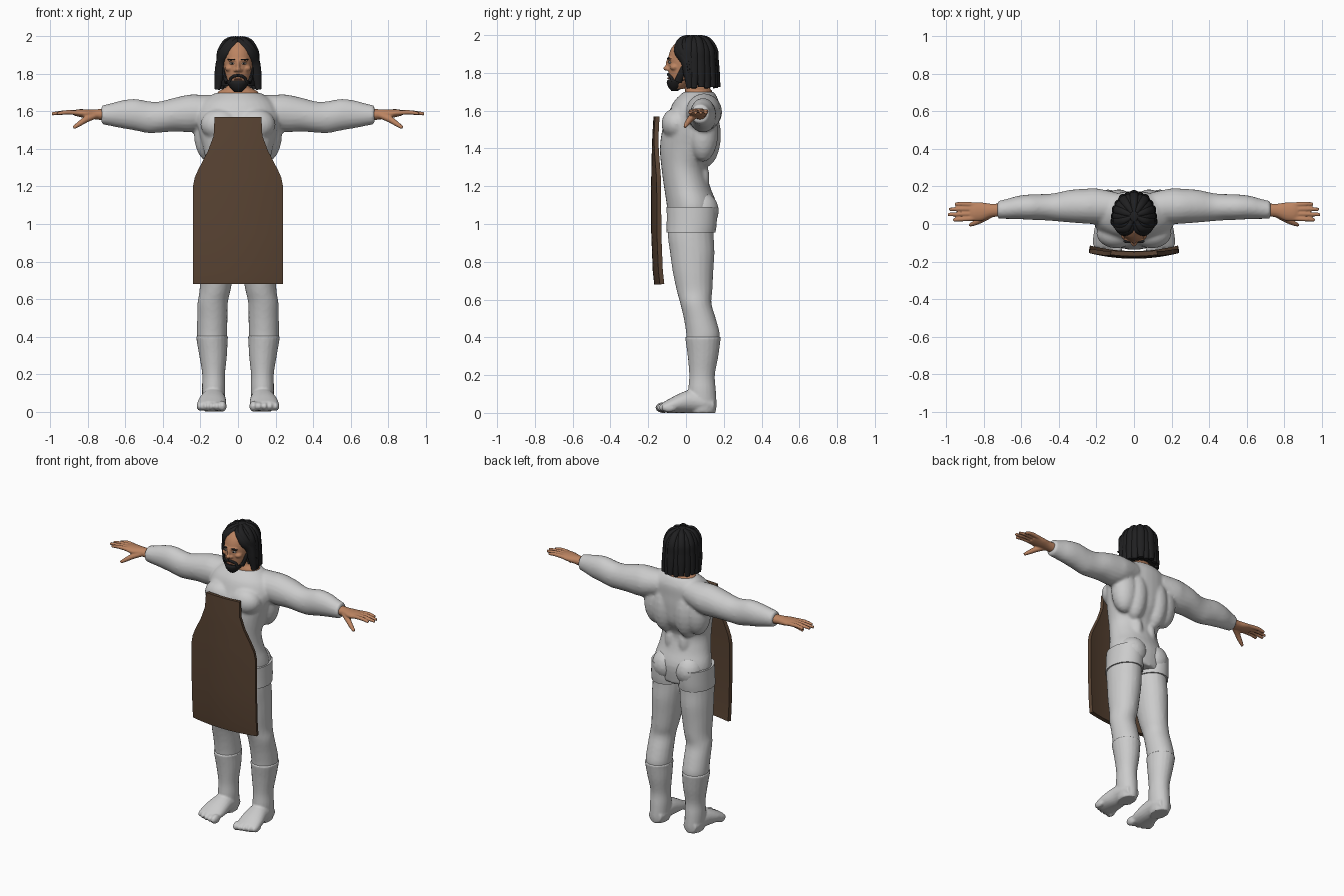
import bpy
import bmesh
from math import sin, cos, pi, radians
from mathutils import Vector, Matrix

cube = bpy.data.objects.get("Cube")
if cube:
    bpy.data.objects.remove(cube, do_unlink=True)


def material(name, red, green, blue):
    mat = bpy.data.materials.new(name)
    mat.use_nodes = True
    mat.diffuse_color = (red, green, blue, 1)
    shader = next(node for node in mat.node_tree.nodes if node.type == 'BSDF_PRINCIPLED')
    shader.inputs["Base Color"].default_value = (red, green, blue, 1)
    return mat


cloth = material("grey cloth", .6, .6, .6)
skin = material("tan skin", .5, .23, .12)
black = material("black hair", .014, .014, .015)
leather = material("brown leather", .1, .057, .033)
white = material("eye white", .6, .57, .52)
lip_red = material("lip", .3, .11, .07)

X, Y, Z = Vector((1, 0, 0)), Vector((0, 1, 0)), Vector((0, 0, 1))


def spline(rows, steps=4):
    """Smoothly interpolate rows of numbers."""
    out = []
    last = len(rows) - 1
    for i in range(last):
        picks = rows[max(i - 1, 0)], rows[i], rows[i + 1], rows[min(i + 2, last)]
        for k in range(steps):
            t = k / steps
            out.append([b + t / 2 * (c - a + t * (2 * a - 5 * b + 4 * c - d
                        + t * (3 * (b - c) + d - a))) for a, b, c, d in zip(*picks)])
    return out + [list(rows[-1])]


def loft(bm, rows, ref=Y, axis=None, sides=20):
    """Skin ellipses given as x, y, z, half width, half depth."""
    rows = spline(rows)
    centres = [Vector(row[:3]) for row in rows]
    rings = []
    for i, row in enumerate(rows):
        along = axis or centres[min(i + 1, len(rows) - 1)] - centres[max(i - 1, 0)]
        along = along.normalized()
        side = ref.cross(along).normalized()
        up = along.cross(side)
        angles = [2 * pi * k / sides for k in range(sides)]
        rings.append([bm.verts.new(centres[i] + side * row[3] * cos(a) + up * row[4] * sin(a))
                      for a in angles])
    for low, high in zip(rings, rings[1:]):
        for k in range(sides):
            j = (k + 1) % sides
            bm.faces.new((low[k], low[j], high[j], high[k]))
    bm.faces.new(rings[0][::-1])
    bm.faces.new(rings[-1])


def blob(bm, place, size):
    bmesh.ops.create_uvsphere(bm, u_segments=20, v_segments=12, radius=1,
                              matrix=Matrix.Translation(place) @ Matrix.Diagonal((*size, 1)))


def mirror_x(bm):
    copy = bmesh.ops.duplicate(bm, geom=bm.verts[:] + bm.edges[:] + bm.faces[:])["geom"]
    for item in copy:
        if isinstance(item, bmesh.types.BMVert):
            item.co.x = -item.co.x


def finish(name, bm, mat, voxel=0, relax=3, thickness=0, angle=50):
    """Make the object, fuse its pieces if asked, and shade it."""
    if not thickness:
        bmesh.ops.recalc_face_normals(bm, faces=bm.faces[:])
    mesh = bpy.data.meshes.new(name)
    bm.to_mesh(mesh)
    bm.free()
    ob = bpy.data.objects.new(name, mesh)
    bpy.context.collection.objects.link(ob)
    mesh.materials.append(mat)
    if voxel:
        fuse = ob.modifiers.new("fuse", 'REMESH')
        fuse.mode = 'VOXEL'
        fuse.voxel_size = voxel
        soft = ob.modifiers.new("soften", 'SMOOTH')
        soft.iterations = relax
    if thickness:
        solid = ob.modifiers.new("thickness", 'SOLIDIFY')
        solid.thickness = thickness
        solid.offset = -1
    for other in bpy.context.selected_objects:
        other.select_set(False)
    ob.select_set(True)
    bpy.context.view_layer.objects.active = ob
    for name in [m.name for m in ob.modifiers]:
        bpy.ops.object.modifier_apply(modifier=name)
    bpy.ops.object.shade_smooth_by_angle(angle=radians(angle))
    return ob


# Shirt: sleeves, chest and back muscles, then the trunk
bm = bmesh.new()
loft(bm, [(.1, .09, 1.61, .08, .08), (.2, .095, 1.595, .095, .095), (.26, .095, 1.59, .093, .1),
          (.34, .095, 1.583, .087, .09), (.42, .09, 1.57, .075, .083), (.48, .09, 1.57, .07, .085),
          (.55, .09, 1.583, .068, .084), (.62, .088, 1.585, .062, .074),
          (.68, .08, 1.583, .053, .06), (.728, .075, 1.582, .047, .05)], ref=Z, axis=X)
blob(bm, (.095, -.05, 1.53), (.105, .08, .085))
blob(bm, (.15, .09, 1.48), (.085, .08, .15))
blob(bm, (.08, .1, 1.47), (.08, .085, .17))
blob(bm, (.05, .05, 1.24), (.05, .075, .13))
mirror_x(bm)
loft(bm, [(0, .03, .98, .185, .12), (0, .03, 1.1, .193, .132), (0, .005, 1.2, .172, .122),
          (0, -.01, 1.3, .165, .12), (0, .012, 1.4, .185, .15), (0, .025, 1.5, .21, .15),
          (0, .04, 1.58, .22, .135), (0, .055, 1.65, .19, .118), (0, .068, 1.7, .12, .08)],
     axis=Z, sides=32)
finish("shirt", bm, cloth, voxel=.01)

# Trousers
bm = bmesh.new()
loft(bm, [(.1, .03, 1.08, .09, .12), (.1, .025, .95, .1, .122), (.106, .033, .85, .098, .118),
          (.113, .037, .75, .092, .108), (.122, .045, .65, .083, .095),
          (.135, .052, .58, .081, .083), (.137, .073, .5, .081, .085),
          (.138, .09, .42, .081, .089), (.138, .09, .37, .078, .086)], axis=Z)
blob(bm, (.085, .082, 1.07), (.092, .092, .1))
mirror_x(bm)
finish("trousers", bm, cloth, voxel=.01)

# Loose hip wrap over the trousers
bm = bmesh.new()
loft(bm, [(.1, .026, .955, .108, .13), (.1, .03, 1.0, .106, .132), (.098, .032, 1.09, .104, .134)],
     axis=Z)
mirror_x(bm)
finish("hip_wrap", bm, cloth)

# Boots with toes
bm = bmesh.new()
loft(bm, [(.138, .09, .404, .086, .095), (.138, .09, .38, .083, .092), (.133, .09, .3, .074, .081),
          (.13, .085, .2, .061, .068), (.13, .085, .12, .062, .073), (.13, .088, .04, .058, .074),
          (.13, .088, 0, .05, .068)], axis=Z)
loft(bm, [(.13, .15, .04, .045, .04), (.13, .1, .055, .06, .055), (.132, .03, .062, .066, .062),
          (.138, -.04, .05, .076, .05), (.142, -.1, .034, .077, .034),
          (.143, -.125, .03, .065, .024)], ref=Z, axis=-Y)
for i in range(5):
    size = .022 if i == 0 else .017
    blob(bm, (.083 + .03 * i, -.122 + .004 * i * i / 2, .028), (size, .04, size + .007))
mirror_x(bm)
boots = finish("boots", bm, cloth, voxel=.007, relax=2)
for vert in boots.data.vertices:
    vert.co.z = max(vert.co.z, 0)

# Hands
bm = bmesh.new()
loft(bm, [(.7, .075, 1.582, .036, .032), (.76, .072, 1.585, .036, .027),
          (.81, .066, 1.588, .049, .024), (.85, .065, 1.592, .05, .02),
          (.875, .066, 1.593, .044, .014)], ref=Z, axis=X)
for i, tip in enumerate((.965, .993, .986, .955)):
    y = .03 + .024 * i
    loft(bm, [(.84, y, 1.592, .013, .013), (.91, y - .004 + .003 * i, 1.596, .012, .012),
              (tip, y - .008 + .004 * i, 1.588, .009, .009)], ref=Z, sides=12)
loft(bm, [(.76, .055, 1.58, .02, .018), (.81, .025, 1.558, .017, .017),
          (.845, .007, 1.535, .014, .014), (.877, -.006, 1.513, .009, .009)], ref=Z, sides=12)
mirror_x(bm)
finish("hands", bm, skin, voxel=.005, relax=2)

# Head and neck
bm = bmesh.new()
loft(bm, [(0, .066, 1.66, .12, .08), (0, .066, 1.704, .108, .072), (0, .056, 1.735, .06, .058),
          (0, .04, 1.8, .055, .055)], axis=Z)
loft(bm, [(0, -.045, 1.715, .03, .03), (0, -.035, 1.74, .05, .05), (0, -.015, 1.78, .066, .075),
          (0, 0, 1.83, .077, .094), (0, .01, 1.88, .081, .104), (0, .02, 1.93, .078, .098),
          (0, .025, 1.97, .055, .07)], axis=Z, sides=32)
blob(bm, (0, -.085, 1.874), (.058, .014, .01))
blob(bm, (0, -.094, 1.845), (.011, .014, .03))
blob(bm, (0, -.104, 1.824), (.014, .017, .012))
for side in (-1, 1):
    blob(bm, (side * .013, -.095, 1.82), (.01, .012, .009))
    blob(bm, (side * .045, -.06, 1.83), (.025, .025, .018))
finish("head", bm, skin, voxel=.005, relax=2)

# Eyes, irises, eyebrows and lips
for name, place, size, mat in (
        ("eyes", (.031, -.086, 1.856), (.014, .009, .006), white),
        ("irises", (.031, -.092, 1.856), (.005, .005, .005), black),
        ("eyebrows", (.034, -.092, 1.877), (.023, .01, .004), black),
        ("lips", (.006, -.09, 1.772), (.015, .01, .005), lip_red)):
    bm = bmesh.new()
    blob(bm, place, size)
    mirror_x(bm)
    finish(name, bm, mat)

# Beard, sideburns and moustache
bm = bmesh.new()
loft(bm, [(.06, -.042, 1.755, .02, .012), (.07, -.03, 1.785, .018, .01),
          (.077, -.012, 1.83, .014, .008)], ref=X, sides=12)
loft(bm, [(0, -.092, 1.792, .008, .01), (.022, -.088, 1.788, .008, .01),
          (.038, -.076, 1.775, .008, .01), (.044, -.072, 1.755, .008, .01)], ref=-Y, sides=12)
mirror_x(bm)
loft(bm, [(0, -.06, 1.705, .02, .018), (0, -.054, 1.725, .041, .04),
          (0, -.044, 1.75, .057, .058), (0, -.028, 1.764, .064, .068)], axis=Z)
finish("beard", bm, black)

# Hair: long locks swept from the crown around a solid core
bm = bmesh.new()
for turn in range(18, 181, 18):
    rows = []
    for spread, height, least, width in ((.2, 1.985, 0, .014), (.65, 1.972, 0, .02),
                                         (.97, 1.922, 30, .024), (1.02, 1.865, 60, .025),
                                         (1.07, 1.8, 70, .025), (1.1, 1.722, 80, .017)):
        a = radians(turn if turn > 80 else least + turn * (80 - least) / 80)
        depth = .125 if a < pi / 2 else .112
        wave = .003 * (-1) ** (turn // 18)
        rows.append((sin(a) * spread * .1, .042 - cos(a) * (spread * depth + wave),
                     height + wave, width, .014))
    outward = Vector((sin(radians(turn)), -cos(radians(turn)), .3))
    loft(bm, rows, ref=outward, sides=12)
mirror_x(bm)
blob(bm, (0, .045, 1.895), (.1, .11, .105))
loft(bm, [(0, .085, 1.735, .09, .068), (0, .085, 1.8, .092, .072), (0, .075, 1.9, .09, .07)], axis=Z)
finish("hair", bm, black)

# Leather apron, a bowed sheet with a tapered bib
bm = bmesh.new()
outline = [(1.57, .125, -.172), (1.47, .13, -.178), (1.39, .16, -.181), (1.29, .212, -.183),
           (1.25, .23, -.184), (1.2, .24, -.185), (.95, .24, -.184), (.75, .24, -.176),
           (.68, .24, -.168)]
columns = 16
grid = []
for z, half, y in outline:
    xs = [half * (2 * c / columns - 1) for c in range(columns + 1)]
    grid.append([bm.verts.new((x, y + .03 * (x / .24) ** 2, z)) for x in xs])
for top, low in zip(grid, grid[1:]):
    for c in range(columns):
        bm.faces.new((top[c], low[c], low[c + 1], top[c + 1]))
finish("apron", bm, leather, thickness=.024, angle=40)
